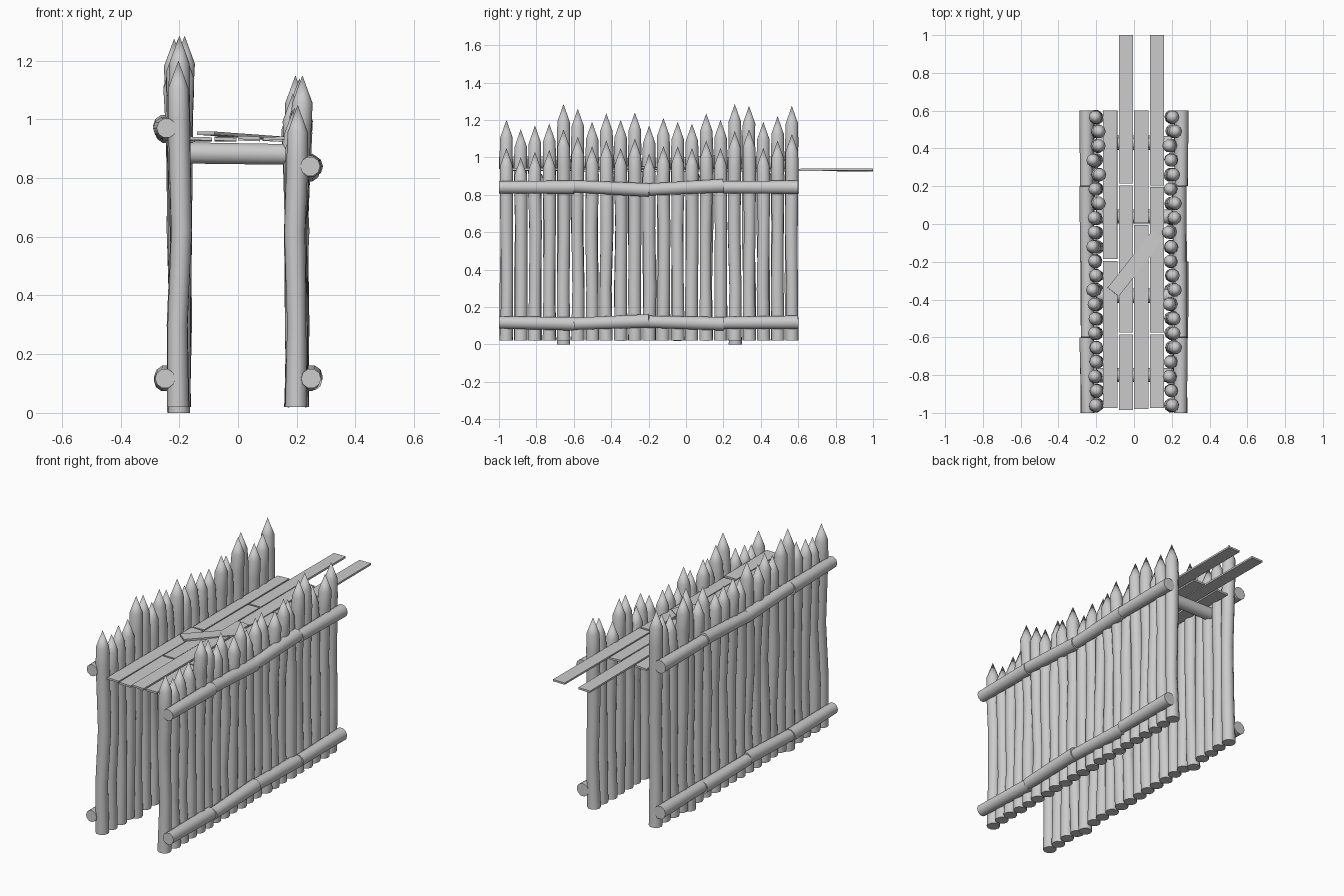
import bpy, bmesh, math, random
from mathutils import Vector

if "Cube" in bpy.data.objects:
    bpy.data.objects.remove(bpy.data.objects["Cube"])

random.seed(4)
SIDES = 10


def finish(name, bm):
    bmesh.ops.recalc_face_normals(bm, faces=bm.faces)
    mesh = bpy.data.meshes.new(name)
    bm.to_mesh(mesh)
    bm.free()
    ob = bpy.data.objects.new(name, mesh)
    bpy.context.collection.objects.link(ob)
    return ob


def smooth(ob):
    bpy.ops.object.select_all(action='DESELECT')
    ob.select_set(True)
    bpy.context.view_layer.objects.active = ob
    bpy.ops.object.shade_smooth_by_angle(angle=math.radians(40))


def log(bm, path, tip=None):
    """Loft rings through (point, radius) pairs; optional pointed end."""
    d = (Vector(path[-1][0]) - Vector(path[0][0])).normalized()
    u = d.cross(Vector((0, 1, 0)) if abs(d.z) > 0.5 else Vector((0, 0, 1))).normalized()
    v = d.cross(u)
    rings = []
    for p, r in path:
        rings.append([bm.verts.new(Vector(p) + r * (u * math.cos(a) + v * math.sin(a)))
                      for a in (2 * math.pi * i / SIDES for i in range(SIDES))])
    for a, b in zip(rings, rings[1:]):
        for i in range(SIDES):
            j = (i + 1) % SIDES
            bm.faces.new((a[i], a[j], b[j], b[i]))
    bm.faces.new(rings[0])
    if tip:
        t = bm.verts.new(tip)
        for i in range(SIDES):
            bm.faces.new((rings[-1][i], rings[-1][(i + 1) % SIDES], t))
    else:
        bm.faces.new(rings[-1])


# Sharpened stake walls
tops_left = [1.2, 1.15, 1.17, 1.18, 1.285, 1.26, 1.19, 1.235, 1.2, 1.24, 1.17,
             1.21, 1.19, 1.18, 1.235, 1.2, 1.285, 1.275, 1.19, 1.22, 1.275]
tops_right = [1.05, 1.0, 1.03, 1.04, 1.15, 1.11, 1.06, 1.09, 1.05, 1.1, 1.02,
              1.06, 1.06, 1.05, 1.09, 1.05, 1.14, 1.15, 1.05, 1.09, 1.125]


def wall(name, side, tops):
    bm = bmesh.new()
    for i, top in enumerate(tops):
        y = -0.96 + i * 0.0763
        x = side * 0.2
        tall = i in (4, 16)
        base = 0.0 if tall and side < 0 else 0.02
        r = 0.037
        sh = top - 0.095
        lean = random.uniform(-0.02, 0.02)
        if i in (0, 20):
            lean *= 0.3

        def w(s=0.006):
            return random.uniform(-s, s)
        path = [((x + w(), y + w(0.003), base), r),
                ((x + w(0.009), y + w(0.005), 0.3), r - 0.003 + w(0.002)),
                ((x + w(0.009), y + w(0.005), 0.62), r - 0.003 + w(0.002)),
                ((x + lean * 0.6, y + w(0.003), sh - 0.1), r),
                ((x + lean, y, sh), r - 0.002)]
        log(bm, path, (x + lean, y, top))
    smooth(finish(name, bm))


wall("left_stakes", -1, tops_left)
wall("right_stakes", 1, tops_right)

# Outer rails, four logs per run
for side, upper in ((-1, 0.97), (1, 0.84)):
    label = "left" if side < 0 else "right"
    for level, z, dz in (("upper", upper, (0, 0, 0.005, -0.015, -0.012, 0.008, 0, 0)),
                         ("lower", 0.115, (0.002, -0.005, -0.005, 0.01, 0.006, -0.005, 0, 0.003))):
        bm = bmesh.new()
        for k in range(4):
            y0, y1 = -1 + 0.4 * k, -0.6 + 0.4 * k
            xs = [side * (0.246 + random.uniform(-0.007, 0.007)) for _ in range(2)]
            za, zb = z + dz[2 * k], z + dz[2 * k + 1]
            log(bm, [((xs[0], y0, za), 0.034),
                     ((sum(xs) / 2, (y0 + y1) / 2, (za + zb) / 2), 0.036),
                     ((xs[1], y1, zb), 0.038)])
        smooth(finish(f"{label}_{level}_rail", bm))

# Cross beams under the walkway
bm = bmesh.new()
for y in (-0.8, -0.38, 0.04, 0.43):
    log(bm, [((-0.2, y, 0.886), 0.038), ((0.2, y, 0.88), 0.037)])
smooth(finish("cross_beams", bm))


# Walkway planks
def plank(bm, a, b, width=0.075, thick=0.011, roll=0.0):
    a, b = Vector(a), Vector(b)
    d = (b - a).normalized()
    s = d.cross(Vector((0, 0, 1))).normalized()
    s = (s - Vector((0, 0, roll))).normalized() * width / 2
    n = s.cross(d).normalized() * thick / 2
    q = [[bm.verts.new(p + i * s + j * n) for i, j in ((-1, -1), (1, -1), (1, 1), (-1, 1))]
         for p in (a, b)]
    bm.faces.new(q[0])
    bm.faces.new(q[1])
    for i in range(4):
        j = (i + 1) % 4
        bm.faces.new((q[0][i], q[0][j], q[1][j], q[1][i]))


bm = bmesh.new()
columns = ((-0.126, (-0.98, -0.19, 0.605)), (-0.042, (-0.99, -0.58, 0.21, 1.005)),
           (0.038, (-0.985, 0.0, 0.605)), (0.122, (-0.98, -0.58, 0.2, 1.005)))
for x, cuts in columns:
    for y0, y1 in zip(cuts, cuts[1:]):
        z = 0.933 + random.uniform(-0.003, 0.004)
        plank(bm, (x, y0 + 0.005, z), (x, y1 - 0.005, z + random.uniform(-0.004, 0.004)),
              roll=random.uniform(-0.06, 0.06))
finish("walkway_planks", bm)

# Loose diagonal plank
bm = bmesh.new()
plank(bm, (-0.11, -0.36, 0.953), (0.125, -0.06, 0.936))
finish("loose_plank", bm)
